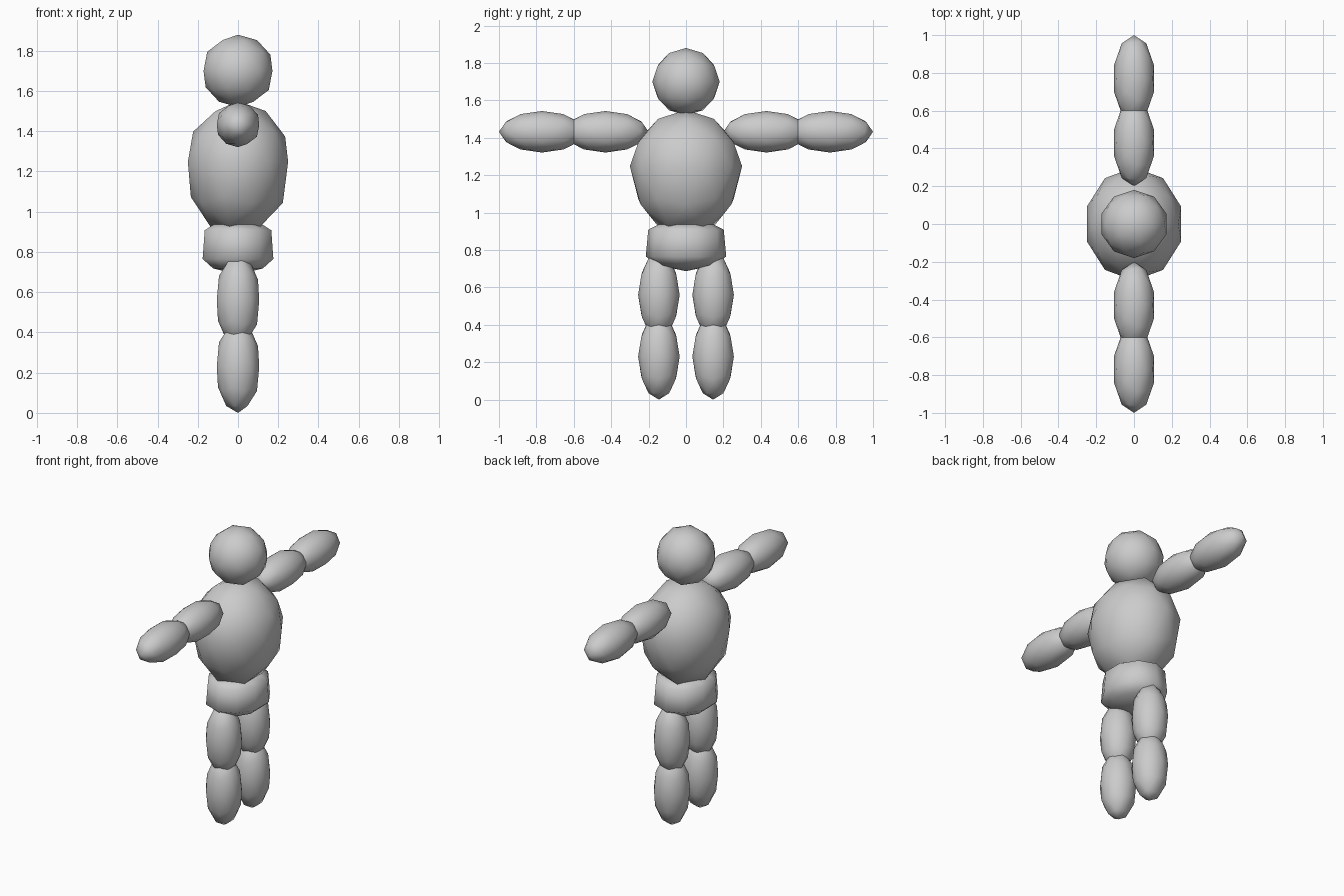
import bpy, bmesh
from math import cos, sin, radians

if "Cube" in bpy.data.objects:
    bpy.data.objects.remove(bpy.data.objects["Cube"])


def ball(name, center, scale, lift=0.0):
    """Low-poly stretched ball; lift raises the widest ring for an egg shape."""
    bm = bmesh.new()
    bmesh.ops.create_icosphere(bm, subdivisions=2, radius=1.0)
    for v in bm.verts:
        bump = lift * (1 - abs(v.co.z)) ** 2
        v.co = [c + s * p for c, s, p in zip(center, scale, v.co)]
        v.co.z += bump
    return finish(name, bm)


def finish(name, bm):
    for f in bm.faces:
        f.smooth = True
    mesh = bpy.data.meshes.new(name)
    bm.to_mesh(mesh)
    bm.free()
    obj = bpy.data.objects.new(name, mesh)
    bpy.context.collection.objects.link(obj)
    return obj


# Head and chest
ball("head", (0, 0, 1.70), (0.18, 0.18, 0.18))
ball("torso", (0, 0, 1.213), (0.262, 0.30, 0.337), lift=0.035)

# Pelvis: ten-sided barrel with a shallow pointed underside
SIDES = 10
bm = bmesh.new()
rings = []
for r, z in [(0.70, 0.935), (0.94, 0.908), (1.0, 0.765), (0.70, 0.718)]:
    angles = [radians(18 + 36 * i) for i in range(SIDES)]
    rings.append([bm.verts.new((0.185 * r * cos(a), 0.215 * r * sin(a), z)) for a in angles])
top = bm.verts.new((0, 0, 0.95))
bottom = bm.verts.new((0, 0, 0.687))
for i in range(SIDES):
    j = (i + 1) % SIDES
    for hi, lo in zip(rings, rings[1:]):
        bm.faces.new((hi[i], lo[i], lo[j], hi[j]))
    bm.faces.new((top, rings[0][i], rings[0][j]))
    bm.faces.new((bottom, rings[-1][j], rings[-1][i]))
bmesh.ops.recalc_face_normals(bm, faces=bm.faces)
finish("pelvis", bm)

# Arms and legs on both sides
for side, s in (("left", 1), ("right", -1)):
    ball(f"{side}_upper_arm", (0, s * 0.43, 1.432), (0.111, 0.23, 0.111))
    ball(f"{side}_forearm", (0, s * 0.77, 1.432), (0.111, 0.23, 0.111))
    ball(f"{side}_thigh", (0, s * 0.145, 0.56), (0.111, 0.111, 0.23))
    ball(f"{side}_shin", (0, s * 0.145, 0.23), (0.111, 0.111, 0.23))
